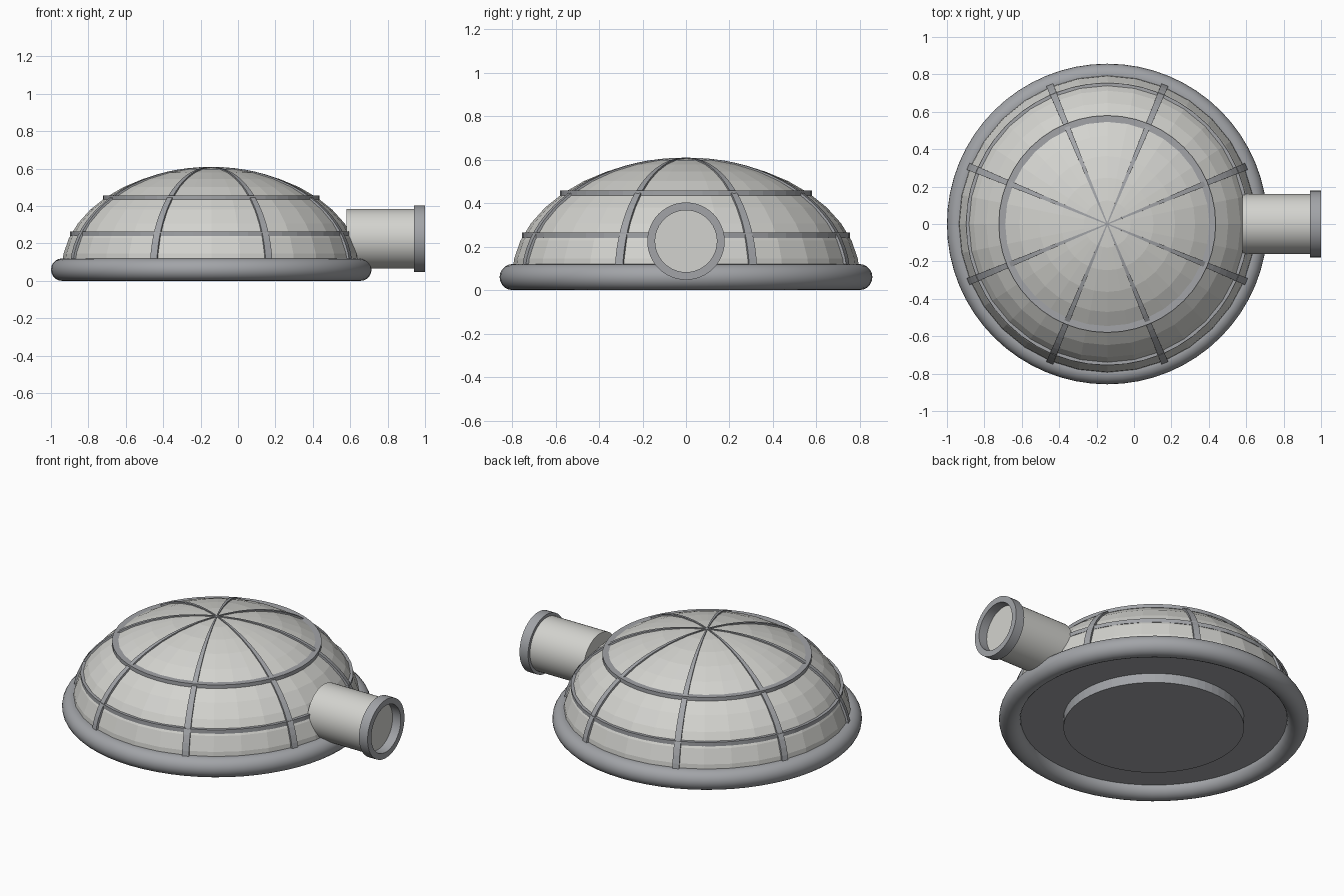
import bpy
import bmesh
from math import sin, cos, pi, radians
from mathutils import Matrix, Vector

if "Cube" in bpy.data.objects:
    bpy.data.objects.remove(bpy.data.objects["Cube"])

CX = -0.143            # dome axis
BASE = 0.06            # height of the dome's equator
RX, RZ = 0.8, 0.545    # dome radius and rise


def material(name, rgb):
    m = bpy.data.materials.new(name)
    m.use_nodes = True
    m.diffuse_color = (*rgb, 1)
    m.node_tree.nodes["Principled BSDF"].inputs["Base Color"].default_value = (*rgb, 1)
    return m


light = material("light warm grey", (0.65, 0.65, 0.62))
grey = material("mid grey", (0.36, 0.37, 0.39))


def lathe(name, profile, mat, segs, closed=True, smooth=False, matrix=None):
    """Spin (radius, height) points around the z axis."""
    bm = bmesh.new()
    verts = [bm.verts.new((r, 0, z)) for r, z in profile]
    pairs = list(zip(verts, verts[1:]))
    if closed:
        pairs.append((verts[-1], verts[0]))
    edges = [bm.edges.new(p) for p in pairs]
    bmesh.ops.spin(bm, geom=verts + edges, cent=(0, 0, 0), axis=(0, 0, 1),
                   angle=2 * pi, steps=segs, use_merge=True)
    bmesh.ops.remove_doubles(bm, verts=bm.verts, dist=1e-5)
    return finish(name, bm, mat, smooth, matrix or Matrix.Translation((CX, 0, 0)))


def finish(name, bm, mat, smooth, matrix):
    bmesh.ops.recalc_face_normals(bm, faces=bm.faces)
    bm.transform(matrix)
    mesh = bpy.data.meshes.new(name)
    bm.to_mesh(mesh)
    bm.free()
    mesh.materials.append(mat)
    ob = bpy.data.objects.new(name, mesh)
    bpy.context.collection.objects.link(ob)
    if smooth:
        bpy.ops.object.select_all(action="DESELECT")
        ob.select_set(True)
        bpy.context.view_layer.objects.active = ob
        bpy.ops.object.shade_smooth_by_angle(angle=radians(35))
    return ob


# Faceted dome shell
RINGS = 10
arc = [(RX * cos(i * pi / 2 / RINGS), BASE + RZ * sin(i * pi / 2 / RINGS))
       for i in range(RINGS + 1)]
lathe("dome", arc, light, 32, closed=False)

# Rounded base rim
rim = [(0.797 + 0.06 * cos(i * pi / 10), BASE + 0.06 * sin(i * pi / 10)) for i in range(20)]
lathe("base_rim", rim, grey, 64, smooth=True)

# Underside plate and its raised foot
lathe("floor_plate", [(0, BASE), (0.76, BASE), (0.76, 0.07), (0, 0.07)], grey, 64, closed=False)
lathe("foot_disc", [(0, 0.002), (0.5, 0.002), (0.5, BASE), (0, BASE)], grey, 64, closed=False)

# Horizontal bands
for name, outer, low, high in (("lower_band", 0.755, 0.24, 0.264),
                               ("upper_band", 0.58, 0.435, 0.457)):
    lathe(name, [(outer - 0.06, low), (outer, low), (outer, high), (outer - 0.06, high)],
          grey, 48)


# Tapered ribs following the dome
def rib(name, angle, steps=20):
    bm = bmesh.new()
    loops = []
    for i in range(steps + 1):
        t = i / steps * pi / 2
        surface = Vector((RX * cos(t), 0, BASE + RZ * sin(t)))
        normal = Vector((cos(t) / RX, 0, sin(t) / RZ)).normalized()
        half = 0.003 + 0.0165 * cos(t)
        proud = 0.004 + 0.006 * cos(t)
        side = Vector((0, half, 0))
        loops.append([bm.verts.new(surface + normal * d + side * s)
                      for d, s in ((-0.02, -1), (proud, -1), (proud, 1), (-0.02, 1))])
    for a, b in zip(loops, loops[1:]):
        for k in range(4):
            n = (k + 1) % 4
            bm.faces.new((a[k], a[n], b[n], b[k]))
    bm.faces.new(loops[0])
    bm.faces.new(loops[-1])
    finish(name, bm, grey, False,
           Matrix.Translation((CX, 0, 0)) @ Matrix.Rotation(angle, 4, "Z"))


for i in range(8):
    rib(f"rib_{i + 1}", (i + 0.5) * pi / 4)

# Side pipe and its end collar, turned to lie along x
along_x = Matrix.Translation((0, 0, 0.225)) @ Matrix.Rotation(pi / 2, 4, "Y")
lathe("side_pipe", [(0, 0.58), (0.16, 0.58), (0.16, 0.945), (0, 0.945)], light, 48,
      closed=False, smooth=True, matrix=along_x)
lathe("pipe_collar", [(0.142, 0.942), (0.178, 0.942), (0.178, 1.0), (0.142, 1.0)], grey, 48,
      smooth=True, matrix=along_x)
